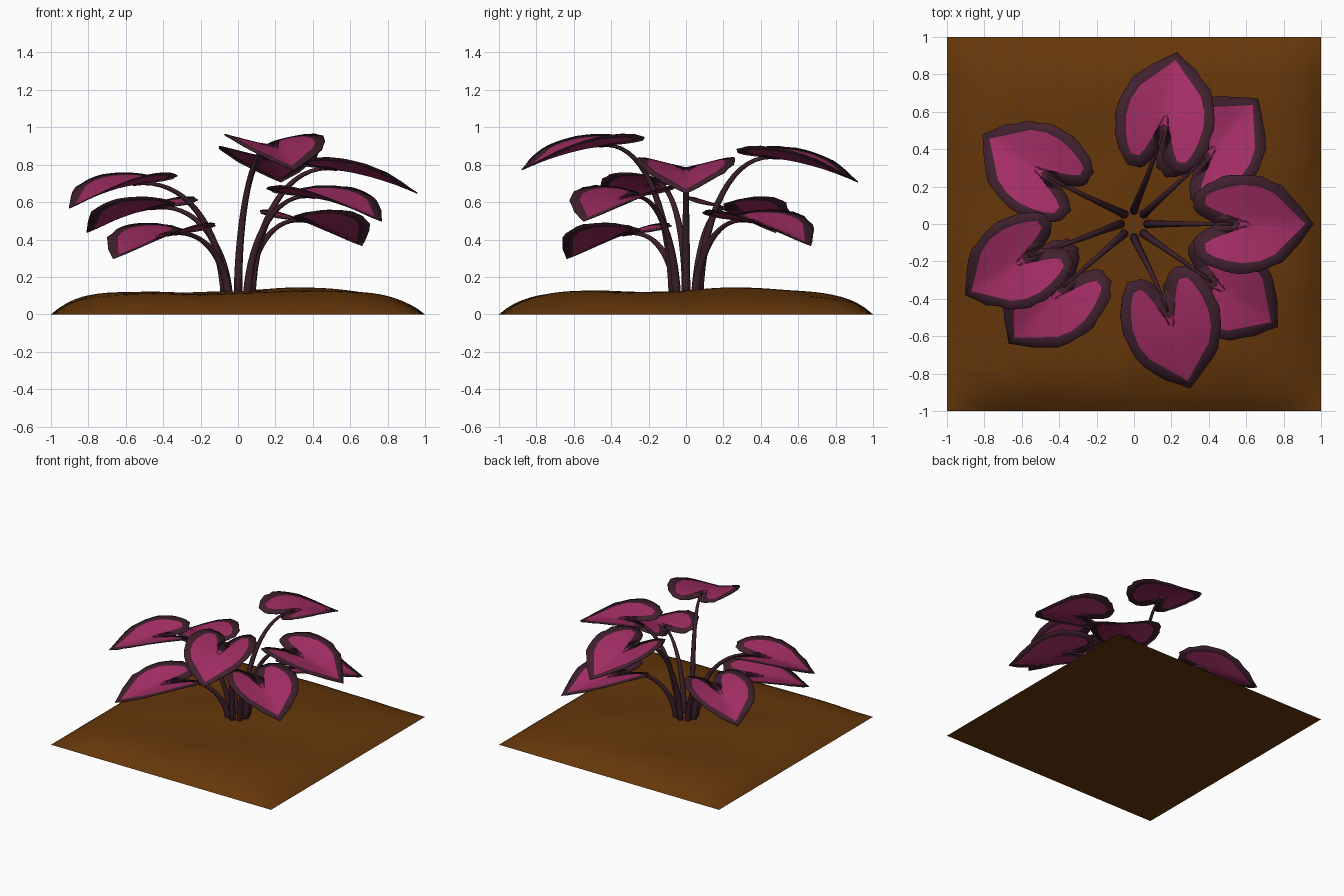
import bpy, bmesh, math, random
from mathutils import Vector

if "Cube" in bpy.data.objects:
    bpy.data.objects.remove(bpy.data.objects["Cube"])
random.seed(4)


def material(name, rgb):
    m = bpy.data.materials.new(name)
    m.diffuse_color = (*rgb, 1)
    m.use_nodes = True
    m.node_tree.nodes["Principled BSDF"].inputs["Base Color"].default_value = m.diffuse_color
    return m


PINK = material("leaf_pink", (0.37, 0.027, 0.13))
EDGE = material("leaf_dark_edge", (0.052, 0.015, 0.027))
STEM = material("stem_purple", (0.046, 0.014, 0.024))
SOIL = material("soil_brown", (0.13, 0.038, 0.003))


def finish(bm, name, mats):
    me = bpy.data.meshes.new(name)
    bm.to_mesh(me)
    bm.free()
    ob = bpy.data.objects.new(name, me)
    bpy.context.collection.objects.link(ob)
    for m in mats:
        me.materials.append(m)
    for p in me.polygons:
        p.use_smooth = True
    return ob


# Soil: mounded square with soft bumps and a flat underside
def soil_height(x, y):
    f = max(0, 1 - abs(x) ** 7) * max(0, 1 - abs(y) ** 7)
    bump = 0.006 * math.sin(5 * x + 1.5 * y) + 0.005 * math.sin(8 * y - 3 * x + 1)
    bump += 0.003 * math.sin(13 * x + 4) * math.sin(11 * y)
    peak = 0.02 * math.exp(-((x - 0.35) ** 2 + (y - 0.4) ** 2) / 0.08)
    return f * (0.118 + bump + peak)


bm = bmesh.new()
bmesh.ops.create_grid(bm, x_segments=48, y_segments=48, size=1)
for v in bm.verts:
    v.co.z = soil_height(v.co.x, v.co.y)
base = [bm.verts.new((x, y, 0)) for x, y in ((-1, -1), (-1, 1), (1, 1), (1, -1))]
bm.faces.new(base)
finish(bm, "soil", [SOIL])

# Heart outline halves (along leaf, across leaf): outer rim and pink centre
OUTER = [(-.09, 0), (-.11, .012), (-.145, .028), (-.18, .05), (-.21, .09), (-.205, .16), (-.14, .215),
         (-.05, .25), (.05, .265), (.15, .25), (.26, .205), (.35, .11), (.43, 0)]
INNER = [(.04, 0), (.02, .03), (-.05, .055), (-.11, .08), (-.15, .105), (-.145, .15), (-.1, .175),
         (-.03, .197), (.05, .21), (.14, .2), (.22, .165), (.3, .085), (.385, 0)]
CENTRE = (0.1, 0)


def refine(pts):
    # add midpoints for a finer outline
    out = []
    for a, b in zip(pts, pts[1:]):
        out += [a, ((a[0] + b[0]) / 2, (a[1] + b[1]) / 2)]
    return out + [pts[-1]]


def full(half):
    half = refine(half)
    return half + [(u, -v) for u, v in half[-2:0:-1]]


def leaf(name, ax, ay, az, angle, size):
    ca, sa = math.cos(angle) * size, math.sin(angle) * size

    def place(u, v):
        z = az - 0.14 * u - 0.36 * u * u + 0.25 * (math.sqrt(v * v + 0.0006) - 0.0245)
        return (ax + u * ca - v * sa, ay + u * sa + v * ca, z)

    inner = full(INNER)
    outer = [(u + random.uniform(-.006, .006), v + random.uniform(-.006, .006)) if abs(v) > .06 else (u, v)
             for u, v in full(OUTER)]
    rings = [outer, inner]
    for s in (0.75, 0.5, 0.25):
        rings.append([(CENTRE[0] + (u - CENTRE[0]) * s, v * s) for u, v in inner])
    bm = bmesh.new()
    vs = [[bm.verts.new(place(*p)) for p in r] for r in rings]
    n = len(inner)
    for k in range(len(vs) - 1):
        for i in range(n):
            j = (i + 1) % n
            f = bm.faces.new((vs[k][i], vs[k + 1][i], vs[k + 1][j], vs[k][j]))
            f.material_index = 1 if k == 0 else 0
    c = bm.verts.new(place(*CENTRE))
    for i in range(n):
        bm.faces.new((vs[-1][i], c, vs[-1][(i + 1) % n]))
    bm.normal_update()
    if sum(f.normal.z for f in bm.faces) < 0:
        bmesh.ops.reverse_faces(bm, faces=bm.faces[:])
    ob = finish(bm, name, [PINK, EDGE])
    s = ob.modifiers.new("thickness", "SOLIDIFY")
    s.thickness = 0.006


# Stem: tapered tube along an arching curve from the soil to the leaf notch
def stem(name, ax, ay, az, foot):
    out = Vector((ax, ay, 0))
    d = Vector((math.cos(foot), math.sin(foot), 0))
    p = [d * 0.07 + Vector((0, 0, 0.09)), d * 0.09 + Vector((0, 0, 0.1 + (az - 0.1) * 0.6)),
         out * 0.5 + Vector((0, 0, az + 0.05)), out + Vector((0, 0, az - 0.003))]
    d = out.normalized()
    side = Vector((-d.y, d.x, 0))
    bm = bmesh.new()
    rings, N, S = [], 16, 8
    for i in range(N + 1):
        t = i / N
        q = 1 - t
        c = p[0] * q**3 + p[1] * 3 * q * q * t + p[2] * 3 * q * t * t + p[3] * t**3
        tan = ((p[1] - p[0]) * q * q + (p[2] - p[1]) * 2 * q * t + (p[3] - p[2]) * t * t).normalized()
        up = side.cross(tan)
        r = 0.024 - 0.016 * t
        rings.append([bm.verts.new(c + (side * math.cos(a) + up * math.sin(a)) * r)
                      for a in (2 * math.pi * k / S for k in range(S))])
    for a, b in zip(rings, rings[1:]):
        for k in range(S):
            bm.faces.new((a[k], a[(k + 1) % S], b[(k + 1) % S], b[k]))
    bm.faces.new(rings[0])
    bm.faces.new(rings[-1])
    bmesh.ops.recalc_face_normals(bm, faces=bm.faces[:])
    finish(bm, name, [STEM])


# Eight leaves: tip x, tip y, tip height, heading in degrees, size
LEAVES = [(0.96, 0.0, 0.65, 0, 1), (0.665, 0.67, 0.37, 48, 1), (0.23, 0.92, 0.71, 80, 1),
          (-0.81, 0.48, 0.44, 147, .96), (-0.905, -0.38, 0.57, 211, .93), (-0.67, -0.64, 0.30, 226, .98),
          (0.30, -0.88, 0.775, 286, 1), (0.77, -0.55, 0.50, 326, 1)]
for i, (tx, ty, tz, deg, size) in enumerate(LEAVES):
    a = math.radians(deg)
    ax, ay, az = tx - 0.43 * size * math.cos(a), ty - 0.43 * size * math.sin(a), tz + 0.127
    leaf(f"leaf_{i + 1}", ax, ay, az, a, size)
    stem(f"stem_{i + 1}", ax, ay, az, i * math.pi / 4)
